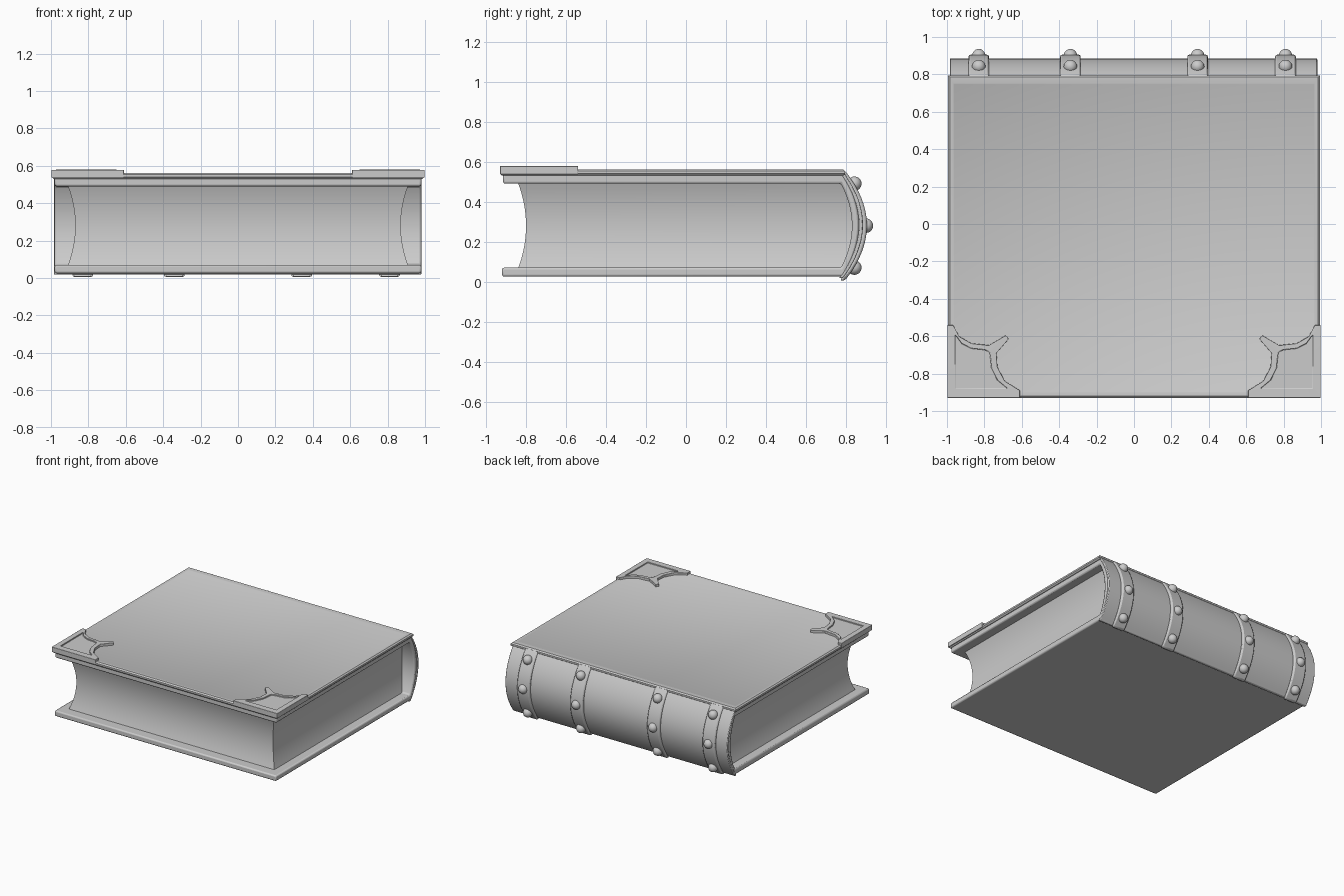
import bpy, bmesh, math
from mathutils import Vector

if "Cube" in bpy.data.objects:
    bpy.data.objects.remove(bpy.data.objects["Cube"])


def finish(name, bm, bevel=0.0, segments=2):
    bmesh.ops.recalc_face_normals(bm, faces=bm.faces[:])
    me = bpy.data.meshes.new(name)
    bm.to_mesh(me)
    bm.free()
    ob = bpy.data.objects.new(name, me)
    bpy.context.collection.objects.link(ob)
    if bevel:
        m = ob.modifiers.new("bevel", 'BEVEL')
        m.width, m.segments = bevel, segments
        m.limit_method, m.angle_limit = 'ANGLE', math.radians(40)
    bpy.ops.object.select_all(action='DESELECT')
    ob.select_set(True)
    bpy.context.view_layer.objects.active = ob
    bpy.ops.object.shade_smooth_by_angle(angle=math.radians(35))
    return ob


def loft(name, loops, bevel=0.0):
    """Skin between closed loops and cap both ends."""
    bm = bmesh.new()
    rings = [[bm.verts.new(p) for p in lp] for lp in loops]
    n = len(rings[0])
    for a, b in zip(rings, rings[1:]):
        for i in range(n):
            j = (i + 1) % n
            bm.faces.new((a[i], a[j], b[j], b[i]))
    bm.faces.new(rings[0])
    bm.faces.new(rings[-1])
    return finish(name, bm, bevel)


def extrude_x(name, profile, x0, x1, bevel=0.0):
    return loft(name, [[(x, y, z) for y, z in profile] for x in (x0, x1)], bevel)


def rect(x0, x1, y0, y1, z):
    return [(x0, y0, z), (x1, y0, z), (x1, y1, z), (x0, y1, z)]


def arc(y0, bulge, z0, z1, n=20):
    pts = []
    for i in range(n + 1):
        t = 2 * i / n - 1
        pts.append((y0 + bulge * (1 - t * t), z0 + (z1 - z0) * i / n))
    return pts


# Wrapped boards: one C-shaped section running through the book
outer = arc(0.785, 0.08, 0.025, 0.54)
inner = arc(0.775, 0.055, 0.07, 0.49)
wrap = [(-0.92, 0.025)] + outer + [(-0.915, 0.54), (-0.915, 0.49)] + inner[::-1] + [(-0.92, 0.07)]
extrude_x("board_wrap", wrap, -0.98, 0.98, 0.01)

# Page block with concave edges, spine side follows the curve
pages = []
for i in range(17):
    t = i / 8 - 1
    d = 0.04 * (1 - t * t)
    pages.append(rect(-0.91 + d, 0.91 - d, -0.84 + d, 0.778 + 1.4 * d, 0.066 + 0.428 * i / 16))
loft("page_block", pages)

# Top cover with a sloping rim
loft("top_cover", [rect(-0.985, 0.985, -0.92, 0.785, 0.53), rect(-0.995, 0.995, -0.93, 0.795, 0.54),
                   rect(-0.995, 0.995, -0.93, 0.795, 0.553), rect(-0.985, 0.985, -0.92, 0.785, 0.562),
                   rect(-0.967, 0.967, -0.902, 0.752, 0.562), rect(-0.962, 0.962, -0.897, 0.747, 0.559)])

# Spine shell
shell = arc(0.785, 0.1, 0.018, 0.55) + arc(0.765, 0.1, 0.018, 0.55)[::-1]
extrude_x("spine_shell", shell, -0.985, 0.98, 0.005)

# Spine straps and studs
band = arc(0.795, 0.11, 0.006, 0.555) + arc(0.77, 0.105, 0.006, 0.555)[::-1]
for k, x in enumerate((-0.83, -0.34, 0.34, 0.81)):
    extrude_x(f"spine_strap_{k + 1}", band, x - 0.055, x + 0.055, 0.01)
    for j, (y, z) in enumerate(((0.842, 0.49), (0.9, 0.28), (0.842, 0.07))):
        bm = bmesh.new()
        bmesh.ops.create_uvsphere(bm, u_segments=20, v_segments=12, radius=0.036)
        bmesh.ops.translate(bm, verts=bm.verts[:], vec=Vector((x, y, z)))
        finish(f"stud_{k + 1}_{j + 1}", bm)

# Corner plates: raised border around a sunken panel
edge = [(-0.998, -0.93), (-0.998, -0.54), (-0.967, -0.54), (-0.935, -0.6), (-0.87, -0.638),
        (-0.775, -0.648), (-0.685, -0.595), (-0.67, -0.615), (-0.735, -0.69), (-0.73, -0.765),
        (-0.69, -0.84), (-0.61, -0.89), (-0.61, -0.93)]
panel = [(-0.955, -0.88), (-0.955, -0.595), (-0.945, -0.605), (-0.92, -0.64), (-0.87, -0.665),
         (-0.8, -0.672), (-0.776, -0.682), (-0.771, -0.69), (-0.768, -0.71), (-0.762, -0.77),
         (-0.73, -0.835), (-0.68, -0.875), (-0.68, -0.88)]
for side, s in (("left", 1), ("right", -1)):
    rings = [[(s * x, y, z) for x, y in pts] for pts, z in
             ((edge, 0.537), (edge, 0.578), (panel, 0.579), (panel, 0.569))]
    loft(f"corner_plate_{side}", rings, 0.003)
